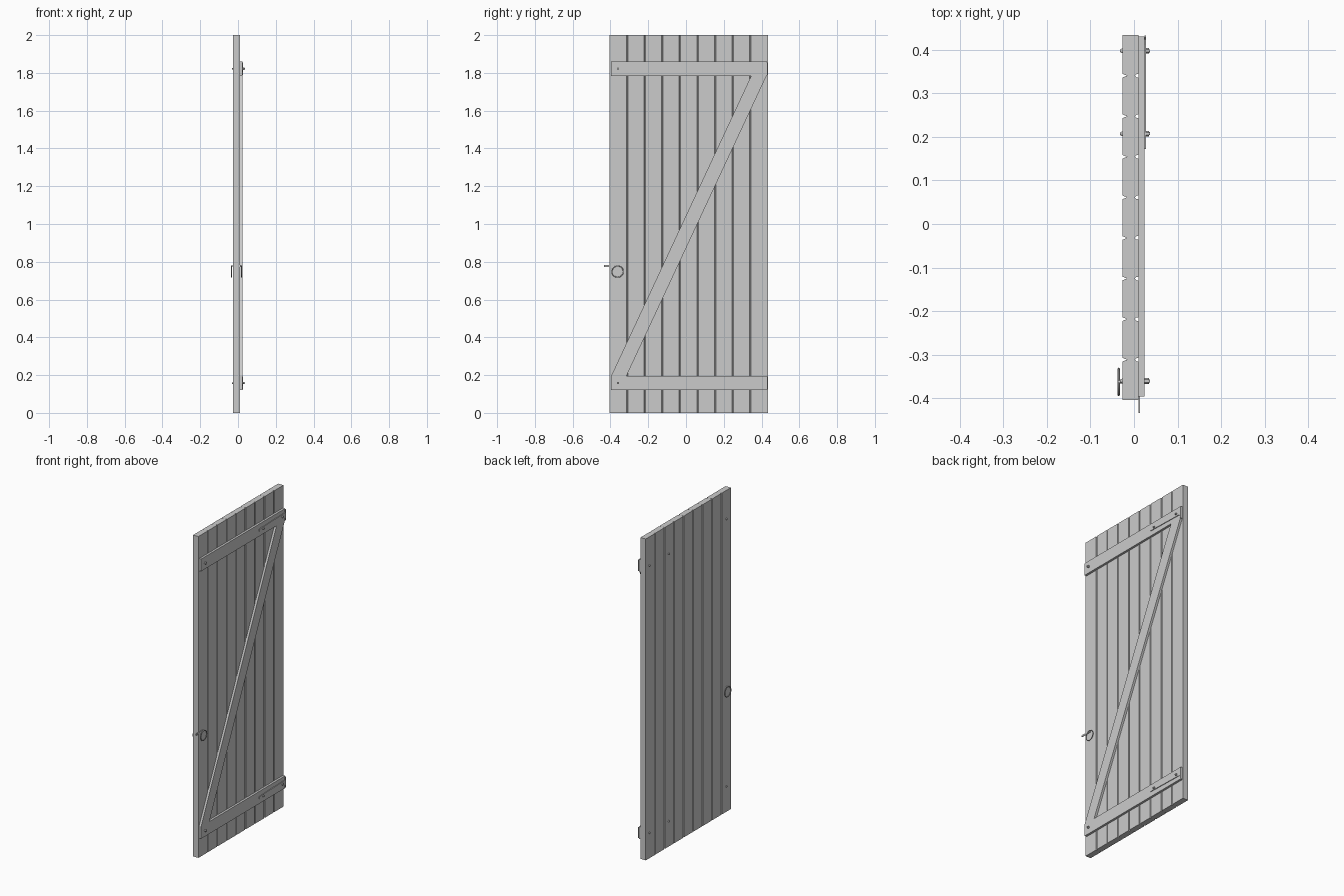
import bpy, bmesh, math
from mathutils import Matrix, Vector

if "Cube" in bpy.data.objects:
    bpy.data.objects.remove(bpy.data.objects["Cube"])


def make(name, bm):
    bmesh.ops.recalc_face_normals(bm, faces=bm.faces)
    me = bpy.data.meshes.new(name)
    bm.to_mesh(me)
    bm.free()
    ob = bpy.data.objects.new(name, me)
    bpy.context.collection.objects.link(ob)
    return ob


def prism(name, pts, vec):
    """Extrude a closed outline of 3D points along vec."""
    bm = bmesh.new()
    f = bm.faces.new([bm.verts.new(p) for p in pts])
    r = bmesh.ops.extrude_face_region(bm, geom=[f])
    moved = [v for v in r["geom"] if isinstance(v, bmesh.types.BMVert)]
    bmesh.ops.translate(bm, verts=moved, vec=Vector(vec))
    return make(name, bm)


def slab(name, yz, x0, x1):
    """Flat panel with a y-z outline between two x values."""
    return prism(name, [(x0, y, z) for y, z in yz], (x1 - x0, 0, 0))


def rod(name, x0, x1, y, z, r, n=12, r2=None):
    """Cylinder or cone along x."""
    bm = bmesh.new()
    m = Matrix.Translation(((x0 + x1) / 2, y, z)) @ Matrix.Rotation(math.pi / 2, 4, 'Y')
    bmesh.ops.create_cone(bm, cap_ends=True, segments=n, radius1=r,
                          radius2=r if r2 is None else r2, depth=x1 - x0, matrix=m)
    return make(name, bm)


# Door planks with V grooves on both faces
XB, XF = -0.026, 0.010
Y0, Y1, N = -0.404, 0.433, 9
w = (Y1 - Y0) / N
for i in range(N):
    a, b = Y0 + i * w, Y0 + (i + 1) * w
    c, d = (0.004 if i else 0), (0.004 if i < N - 1 else 0)
    prof = [(XB, a + c), (XB, b - d), (XB + 0.010, b), (XF - 0.008, b),
            (XF - 0.004, b - d), (XF, b - d), (XF, a + c), (XF - 0.004, a + c),
            (XF - 0.008, a), (XB + 0.010, a)]
    prism(f"plank_{i + 1}", [(x, y, 0) for x, y in prof], (0, 0, 2))

# Ledges, tee hinges and bolts, bottom and top
XL = 0.0235
for label, zc in (("lower", 0.158), ("upper", 1.822)):
    slab(label + "_ledge", [(-0.396, zc - 0.038), (0.43, zc - 0.038),
                            (0.43, zc + 0.038), (-0.396, zc + 0.038)], XF, XL)
    half = [(0.172, 0.008), (0.41, 0.014), (0.423, 0.016), (0.423, 0.030),
            (0.427, 0.034), (0.432, 0.034)]
    slab(label + "_hinge_strap",
         [(y, zc - h) for y, h in half] + [(y, zc + h) for y, h in reversed(half)],
         XL, XL + 0.004)
    for k, y in enumerate((-0.360, 0.207, 0.397)):
        tag = f"{label}_bolt_{k + 1}"
        base = XL if k == 0 else XL + 0.004
        rod(tag + "_shank", XB - 0.002, 0.037, y, zc, 0.0035)
        rod(tag + "_nut", base, 0.034, y, zc, 0.0065, 6)
        rod(tag + "_head", XB - 0.006, XB, y, zc, 0.003, 12, 0.006)

# Diagonal brace
slab("diagonal_brace", [(-0.396, 0.196), (-0.315, 0.196),
                        (0.426, 1.784), (0.345, 1.784)], XF, XL)

# Ring handles on both faces, joined by a spindle
HY, HZ = -0.362, 0.748
for name, x in (("back_ring", -0.035), ("front_ring", 0.018)):
    bpy.ops.mesh.primitive_torus_add(location=(x, HY, HZ), rotation=(0, math.pi / 2, 0),
                                     major_radius=0.030, minor_radius=0.0025,
                                     major_segments=32, minor_segments=8)
    bpy.context.object.name = name
    bpy.ops.object.shade_smooth_by_angle()
rod("handle_spindle", -0.036, 0.019, HY, HZ + 0.030, 0.0035)

# Latch bar past the door edge
slab("latch_bar", [(-0.433, 0.772), (HY, 0.772), (HY, 0.782), (-0.433, 0.782)], XF, 0.014)
